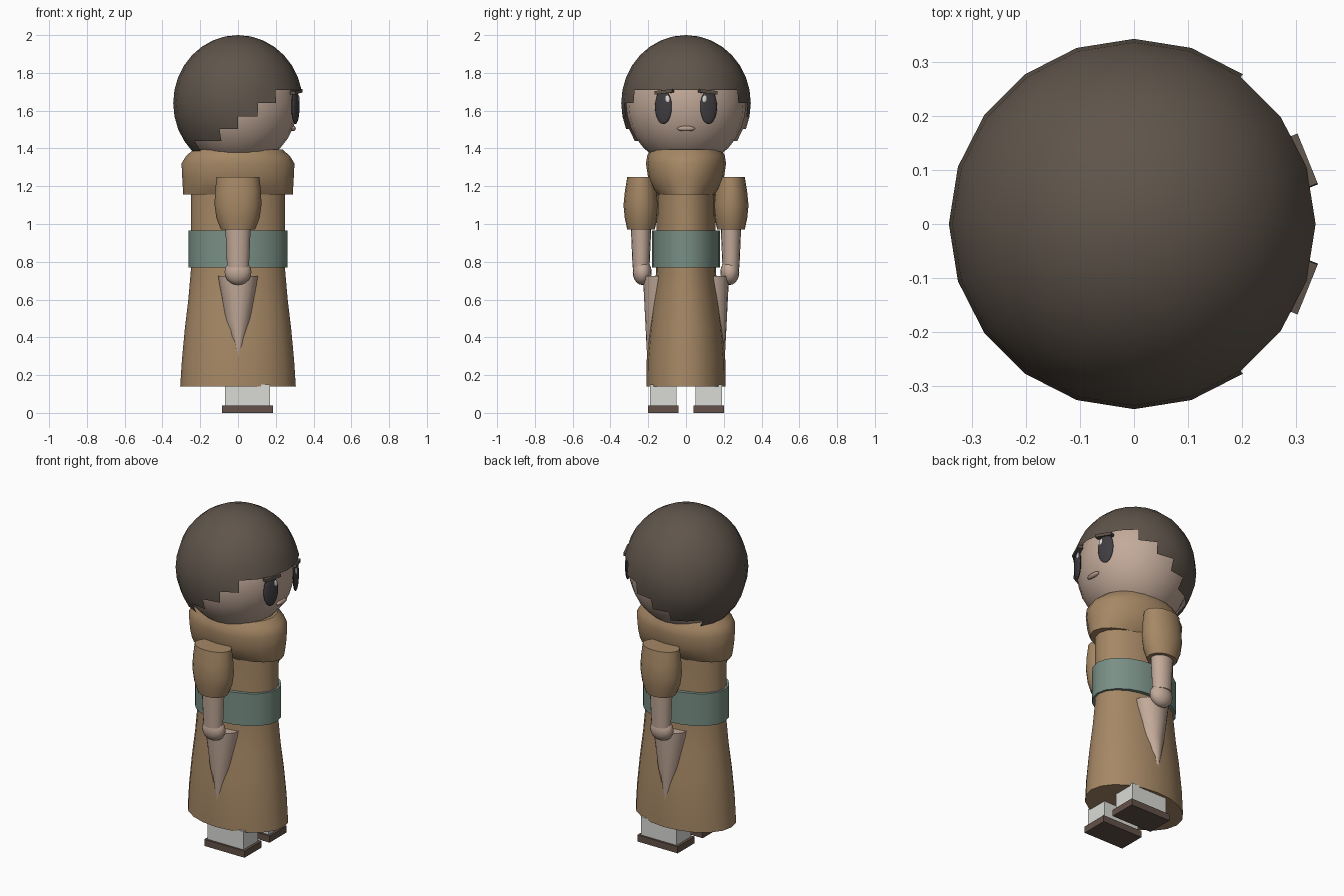
import bpy, bmesh
from math import radians, degrees, atan2, sin, cos, pi
from mathutils import Matrix, Vector

if "Cube" in bpy.data.objects:
    bpy.data.objects.remove(bpy.data.objects["Cube"], do_unlink=True)


def material(name, r, g, b):
    m = bpy.data.materials.new(name)
    m.use_nodes = True
    m.diffuse_color = (r, g, b, 1)
    m.node_tree.nodes["Principled BSDF"].inputs["Base Color"].default_value = (r, g, b, 1)
    return m


HAIR = material("dark brown hair", .115, .09, .07)
SKIN = material("skin", .54, .40, .32)
ROBE = material("tan cloth", .38, .245, .13)
SASH = material("grey green sash", .19, .275, .235)
WHITE = material("white sock", .70, .70, .67)
SOLE = material("brown sole", .125, .085, .065)
EYE = material("dark eye", .05, .046, .052)
LIP = material("pale lip", .47, .33, .26)


def finish(bm, name, mat, angle=40):
    bmesh.ops.recalc_face_normals(bm, faces=bm.faces)
    mesh = bpy.data.meshes.new(name)
    bm.to_mesh(mesh)
    bm.free()
    mesh.materials.append(mat)
    ob = bpy.data.objects.new(name, mesh)
    bpy.context.collection.objects.link(ob)
    bpy.ops.object.select_all(action='DESELECT')
    ob.select_set(True)
    bpy.context.view_layer.objects.active = ob
    bpy.ops.object.shade_smooth_by_angle(angle=radians(angle))
    return ob


def placed(centre, size, yaw=0, roll=0):
    return (Matrix.Translation(centre) @ Matrix.Rotation(radians(yaw), 4, 'Z')
            @ Matrix.Rotation(radians(roll), 4, 'X') @ Matrix.Diagonal((*size, 1)))


def ellipsoid(name, mat, centre, radii, yaw=0, u=16, v=10):
    bm = bmesh.new()
    bmesh.ops.create_uvsphere(bm, u_segments=u, v_segments=v, radius=1,
                              matrix=placed(centre, radii, yaw))
    return finish(bm, name, mat, 60)


def box(name, mat, centre, size, yaw=0, roll=0):
    bm = bmesh.new()
    bmesh.ops.create_cube(bm, size=1, matrix=placed(centre, size, yaw, roll))
    return finish(bm, name, mat)


def loft(name, mat, tiers, cy=0, n=20):
    """Stack of elliptical rings, each (height, x radius, y radius)."""
    bm = bmesh.new()
    rings = []
    for z, rx, ry in tiers:
        rings.append([bm.verts.new((rx * cos(2 * pi * i / n), cy + ry * sin(2 * pi * i / n), z))
                      for i in range(n)])
    for low, high in zip(rings, rings[1:]):
        for i in range(n):
            j = (i + 1) % n
            bm.faces.new((low[i], low[j], high[j], high[i]))
    bm.faces.new(rings[0])
    bm.faces.new(rings[-1])
    return finish(bm, name, mat)


# Head, with a hair shell whose hem steps down toward the back
HEAD_Z = 1.64
ellipsoid("head", SKIN, (0, 0, HEAD_Z), (.318, .318, .335), u=20, v=16)


def hem_row(azimuth):
    """Number of sphere rows the hair reaches below the equator."""
    for limit, row in ((54, -1), (72, 0), (90, 1), (108, 2), (144, 3)):
        if azimuth < limit:
            return row
    return 4


bm = bmesh.new()
bmesh.ops.create_uvsphere(bm, u_segments=20, v_segments=16, radius=1)
bare = []
for f in bm.faces:
    c = f.calc_center_median()
    azimuth = abs(degrees(atan2(c.y, c.x)))
    if c.z < -sin(radians(11.25 * hem_row(azimuth))):
        bare.append(f)
bmesh.ops.delete(bm, geom=bare, context='FACES')
bm.transform(placed((0, 0, HEAD_Z), (.343, .343, .36)))
finish(bm, "hair", HAIR, 60)

# Robe, sash and hood collar
loft("robe", ROBE, [(.14, .306, .21), (.28, .297, .208), (.45, .281, .193),
                    (.6, .263, .174), (.75, .25, .158), (1.2, .25, .155)])
loft("sash", SASH, [(.77, .262, .18), (.965, .262, .18)])
loft("hood_collar", ROBE, [(1.155, .29, .15), (1.19, .292, .178), (1.24, .295, .2),
                           (1.32, .299, .212), (1.36, .275, .206), (1.395, .235, .188)])

# Mouth
ellipsoid("mouth", LIP, (.292, 0, 1.505), (.014, .048, .014))

# Paired parts: the figure faces +x, so its left side is +y
for side, s in (("left", 1), ("right", -1)):
    yaw = 22 * s
    ellipsoid(side + "_eye", EYE, (.304, .12 * s, 1.62), (.014, .048, .092), yaw)
    ellipsoid(side + "_eye_glint", WHITE, (.319, .1 * s, 1.66), (.006, .015, .021), yaw)
    box(side + "_eyebrow", HAIR, (.308, .115 * s, 1.7), (.03, .1, .018), yaw, -6 * s)

    loft(side + "_sleeve", ROBE, [(.97, .09, .073), (1.03, .114, .086), (1.1, .124, .093),
                                  (1.17, .122, .086), (1.25, .113, .073)], .238 * s, 16)
    loft(side + "_forearm", SKIN, [(.77, .058, .045), (.98, .067, .054)], .238 * s, 16)
    ellipsoid(side + "_hand", SKIN, (0, .232 * s, .745), (.071, .05, .068))

    # Leg showing through the side slit of the robe
    loft(side + "_slit_leg", SKIN, [(.28, .004, .055), (.49, .07, .066),
                                    (.725, .105, .078)], .15 * s, 16)

    box(side + "_sock", WHITE, (.05, .12 * s, .095), (.24, .14, .11))
    box(side + "_sole", SOLE, (.05, .12 * s, .02), (.27, .163, .04))
